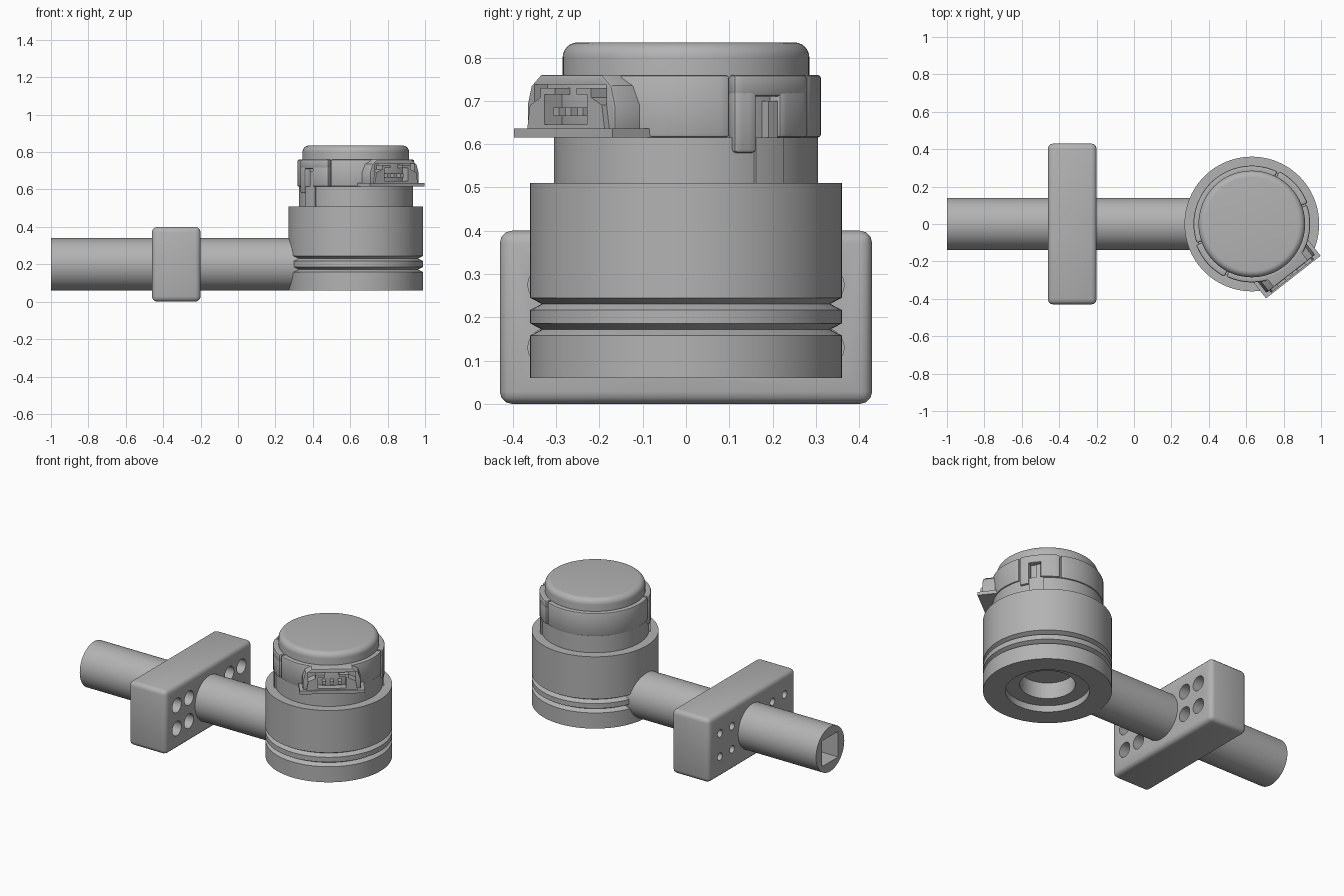
import bpy, bmesh, math
from mathutils import Matrix, Vector

if "Cube" in bpy.data.objects:
    bpy.data.objects.remove(bpy.data.objects["Cube"])

grey = bpy.data.materials.new("plain grey")
grey.use_nodes = True
colour = (0.45, 0.45, 0.45, 1)
grey.diffuse_color = colour
grey.node_tree.nodes["Principled BSDF"].inputs["Base Color"].default_value = colour

HEAD = Vector((0.63, 0, 0))   # vertical axis of the sensor head
PLUG = Matrix.Translation(HEAD) @ Matrix.Rotation(math.radians(-52), 4, 'Z')


def finish(name, bm, bevel=0, segments=3):
    bmesh.ops.remove_doubles(bm, verts=bm.verts, dist=1e-5)
    bmesh.ops.recalc_face_normals(bm, faces=bm.faces)
    mesh = bpy.data.meshes.new(name)
    bm.to_mesh(mesh)
    bm.free()
    mesh.materials.append(grey)
    ob = bpy.data.objects.new(name, mesh)
    bpy.context.collection.objects.link(ob)
    if bevel:
        mod = ob.modifiers.new("bevel", 'BEVEL')
        mod.width, mod.segments = bevel, segments
        mod.limit_method, mod.angle_limit = 'ANGLE', math.radians(40)
        apply(ob, mod)
    smooth(ob)
    return ob


def activate(ob):
    bpy.ops.object.select_all(action='DESELECT')
    ob.select_set(True)
    bpy.context.view_layer.objects.active = ob


def apply(ob, mod):
    activate(ob)
    bpy.ops.object.modifier_apply(modifier=mod.name)


def smooth(ob):
    activate(ob)
    bpy.ops.object.shade_smooth_by_angle(angle=math.radians(30))


def lathe(name, profile):
    bm = bmesh.new()
    vs = [bm.verts.new((r, 0, z)) for r, z in profile]
    es = [bm.edges.new(pair) for pair in zip(vs, vs[1:])]
    bmesh.ops.spin(bm, geom=vs + es, cent=(0, 0, 0), axis=(0, 0, 1),
                   angle=math.tau, steps=96, use_merge=True)
    bmesh.ops.translate(bm, verts=bm.verts, vec=HEAD)
    return finish(name, bm)


def box(name, lo, hi, frame=Matrix(), bevel=0):
    lo, hi = Vector(lo), Vector(hi)
    bm = bmesh.new()
    bmesh.ops.create_cube(bm, size=1, matrix=frame @ Matrix.Translation((lo + hi) / 2)
                          @ Matrix.Diagonal((*(hi - lo), 1)))
    return finish(name, bm, bevel)


def rod(name, x0, x1, y, z, r, sides=32):
    bm = bmesh.new()
    place = Matrix.Translation(((x0 + x1) / 2, y, z)) @ Matrix.Rotation(math.pi / 2, 4, 'Y')
    bmesh.ops.create_cone(bm, cap_ends=True, segments=sides, radius1=r, radius2=r,
                          depth=x1 - x0, matrix=place)
    return finish(name, bm)


def prism(name, outline, d0, d1, bevel=0):
    # outline of (sideways, height) points pushed outward in the plug frame
    bm = bmesh.new()
    face = bm.faces.new([bm.verts.new((d0, t, z)) for t, z in outline])
    out = bmesh.ops.extrude_face_region(bm, geom=[face])
    bmesh.ops.translate(bm, vec=(d1 - d0, 0, 0),
                        verts=[v for v in out["geom"] if isinstance(v, bmesh.types.BMVert)])
    bmesh.ops.transform(bm, matrix=PLUG, verts=bm.verts)
    return finish(name, bm, bevel, 2)


def arc(name, a0, a1, z0, z1, r0=0.275, r1=0.312, bevel=0.008):
    # curved wall panel around the head
    bm = bmesh.new()
    vs = [bm.verts.new((r, 0, z)) for r, z in ((r0, z0), (r1, z0), (r1, z1), (r0, z1))]
    face = bm.faces.new(vs)
    bmesh.ops.rotate(bm, verts=vs, matrix=Matrix.Rotation(math.radians(a0), 3, 'Z'))
    steps = max(3, round((a1 - a0) / 4))
    out = bmesh.ops.spin(bm, geom=[face], cent=(0, 0, 0), axis=(0, 0, 1),
                         angle=math.radians(a1 - a0), steps=steps)
    bmesh.ops.translate(bm, verts=bm.verts, vec=HEAD)
    return finish(name, bm, bevel, 2)


def cut(ob, cutters):
    for c in cutters:
        mod = ob.modifiers.new("cut", 'BOOLEAN')
        mod.operation, mod.solver, mod.object = 'DIFFERENCE', 'EXACT', c
        apply(ob, mod)
        bpy.data.objects.remove(c)
    smooth(ob)


# Main body: stepped bore below, two V grooves around the side
R = 0.36
body = [(0, 0.2), (0.155, 0.2), (0.155, 0.1), (0.235, 0.1), (0.235, 0.06), (R, 0.06)]
for z in (0.172, 0.231):
    body += [(R, z - 0.014), (R - 0.027, z), (R, z + 0.014)]
body += [(R, 0.51), (0, 0.51)]
lathe("main_body", body)

# Upper housing and rounded cap
fillet = [(0.25 + 0.035 * math.cos(a), 0.8 + 0.035 * math.sin(a))
          for a in (math.radians(15 * i) for i in range(7))]
lathe("upper_housing", [(0, 0.505), (0.305, 0.505), (0.305, 0.615), (0, 0.615)])
lathe("cap", [(0, 0.61), (0.285, 0.61)] + fillet + [(0, 0.835)])

# Collar panels and two opposite snap clips
for turn, side in ((0, "back"), (180, "front")):
    arc(f"{side}_collar_panel", turn + 64, turn + 199, 0.615, 0.76)
    arc(f"{side}_clip_bridge", turn + 20.5, turn + 62.5, 0.71, 0.76, r1=0.318)
    arc(f"{side}_clip_leg_a", turn + 20.5, turn + 31, 0.58, 0.725, r1=0.318)
    arc(f"{side}_clip_leg_b", turn + 43, turn + 62.5, 0.615, 0.725, r1=0.318)
    arc(f"{side}_latch_post", turn + 31, turn + 46, 0.508, 0.615, r0=0.29, r1=0.314, bevel=0)
    arc(f"{side}_latch_tongue", turn + 38, turn + 43, 0.61, 0.7, r0=0.28, r1=0.31, bevel=0)

# Plug socket: base plate, hood, inner shell, pins and side ears
box("plug_plate", (0.2, -0.185, 0.615), (0.36, 0.185, 0.636), PLUG)
hood = prism("plug_hood", [(-0.165, 0.63), (0.165, 0.63), (0.165, 0.69), (0.15, 0.735),
                           (0.115, 0.76), (-0.115, 0.76), (-0.15, 0.735), (-0.165, 0.69)],
             0.19, 0.338, 0.006)
cut(hood, [box("hood_cutter", (0.3, -0.135, 0.637), (0.4, 0.135, 0.738), PLUG)])
shell = box("plug_shell", (0.25, -0.095, 0.63), (0.352, 0.095, 0.73), PLUG)
cut(shell, [box("shell_cutter", (0.29, -0.08, 0.645), (0.4, 0.08, 0.715), PLUG),
            box("key_cutter", (0.29, -0.04, 0.7), (0.4, 0.04, 0.75), PLUG)])
for i in (-1, 0, 1):
    box(f"plug_pin_{i + 2}", (0.28, i * 0.045 - 0.01, 0.665), (0.345, i * 0.045 + 0.01, 0.685), PLUG)
for s, side in ((-1, "right"), (1, "left")):
    prism(f"{side}_plug_ear", [(s * 0.09, 0.635), (s * 0.145, 0.635),
                               (s * 0.135, 0.69), (s * 0.09, 0.71)], 0.28, 0.352)

# Arm tube with a square socket in its free end
tube = rod("arm_tube", -1, 0.34, 0, 0.2, 0.14, 64)
cut(tube, [box("square_cutter", (-1.1, -0.08, 0.12), (0.2, 0.08, 0.28))])

# Mounting block with counterbored bolt holes
block = box("mounting_block", (-0.46, -0.43, 0), (-0.2, 0.43, 0.4), bevel=0.028)
holes = [rod("tube_bore", -0.6, 0, 0, 0.2, 0.135, 64)]
for y in (-0.32, -0.2, 0.2, 0.32):
    for z in (0.13, 0.275):
        holes += [rod("bolt_bore", -0.6, 0, y, z, 0.023),
                  rod("counterbore", -0.38, 0, y, z, 0.045)]
cut(block, holes)
